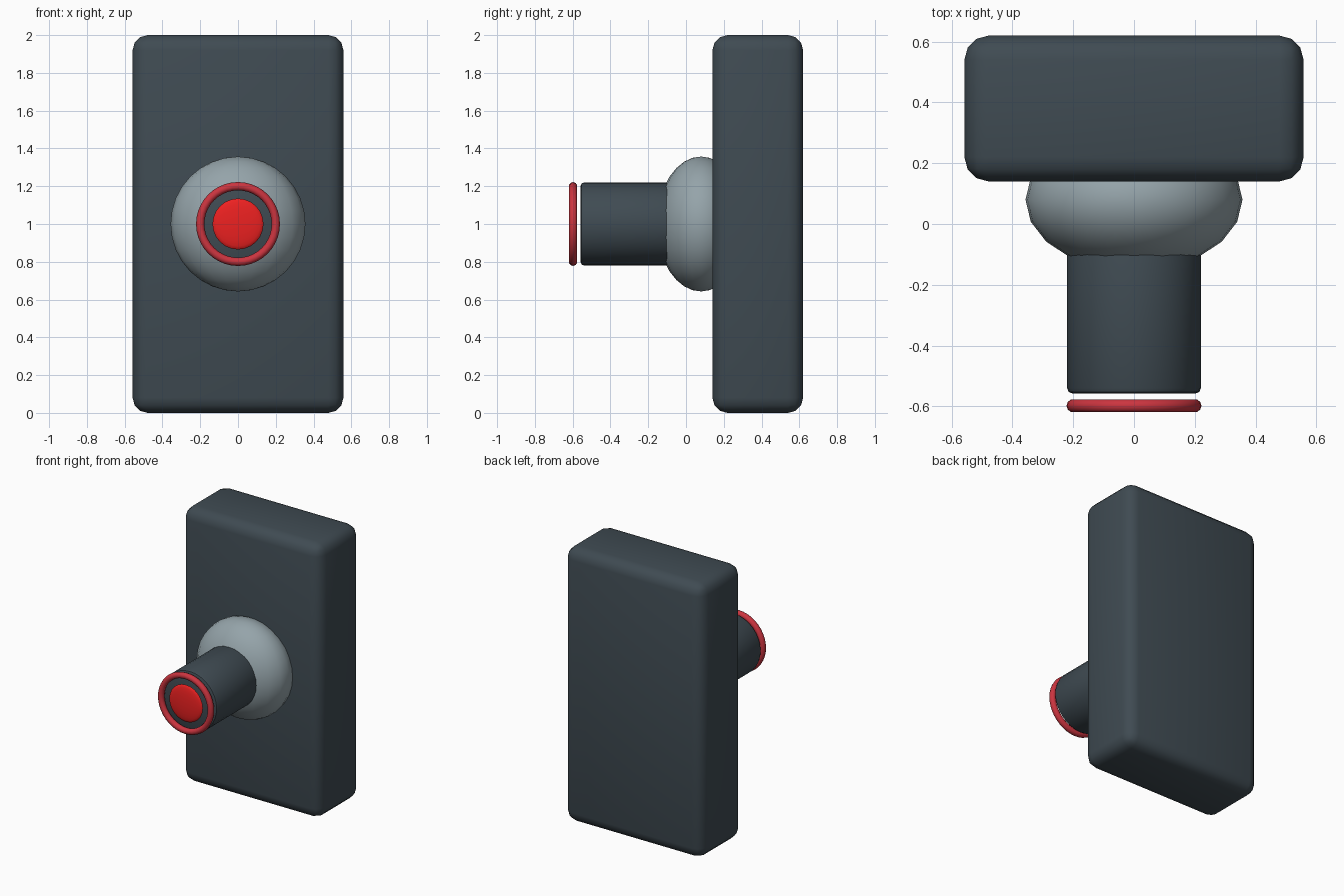
import bpy
from math import pi, radians

if "Cube" in bpy.data.objects:
    bpy.data.objects.remove(bpy.data.objects["Cube"])


def material(name, rgb):
    m = bpy.data.materials.new(name)
    m.diffuse_color = (*rgb, 1)
    m.use_nodes = True
    m.node_tree.nodes["Principled BSDF"].inputs["Base Color"].default_value = m.diffuse_color
    return m


DARK = material("dark_plastic", (0.05, 0.07, 0.085))
GREY = material("grey_metal", (0.30, 0.37, 0.40))
RED = material("red_ring", (0.60, 0.035, 0.05))
GLOW = material("red_lens", (0.85, 0.015, 0.015))


def finish(name, mat, scale=(1, 1, 1), bevel=0, segments=3):
    """Name, colour, scale, bevel and smooth the active object."""
    ob = bpy.context.object
    ob.name = name
    ob.scale = scale
    bpy.ops.object.transform_apply(location=False, rotation=True, scale=True)
    ob.data.materials.append(mat)
    if bevel:
        mod = ob.modifiers.new("bevel", 'BEVEL')
        mod.width = bevel
        mod.segments = segments
        mod.limit_method = 'ANGLE'
        mod.angle_limit = radians(40)
        bpy.ops.object.modifier_apply(modifier=mod.name)
    bpy.ops.object.shade_smooth_by_angle(angle=radians(40))
    return ob


FORWARD = (pi / 2, 0, 0)

# Rounded rear housing
bpy.ops.mesh.primitive_cube_add(size=1, location=(0, 0.38, 1))
finish("housing", DARK, (1.116, 0.48, 2), 0.08, 3)

# Flattened ball mount
bpy.ops.mesh.primitive_uv_sphere_add(segments=20, ring_count=16, location=(0, 0.08, 1))
finish("ball_mount", GREY, (0.357, 0.235, 0.357))

# Barrel pointing forward
bpy.ops.mesh.primitive_cylinder_add(vertices=32, radius=0.22, depth=0.56,
                                    location=(0, -0.278, 1), rotation=FORWARD)
finish("barrel", DARK, bevel=0.018, segments=2)

# Front ring
bpy.ops.mesh.primitive_torus_add(major_radius=0.2, minor_radius=0.022, major_segments=40,
                                 minor_segments=10, location=(0, -0.598, 1), rotation=FORWARD)
finish("front_ring", RED)

# Shallow domed lens inside the ring
bpy.ops.mesh.primitive_uv_sphere_add(segments=24, ring_count=12,
                                     location=(0, -0.598, 1), rotation=FORWARD)
finish("lens", GLOW, (0.135, 0.135, 0.02))
